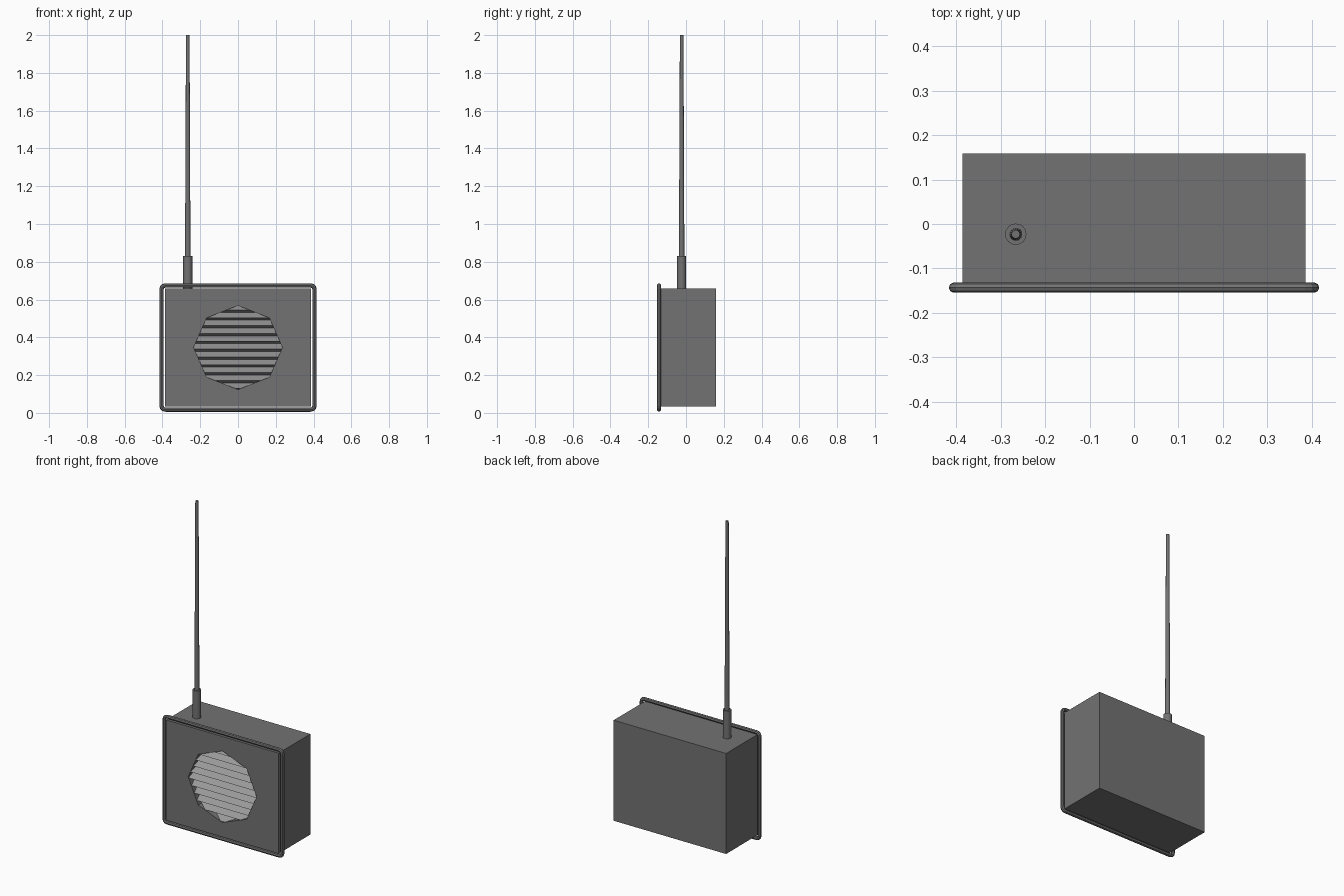
import bpy
import bmesh
from math import cos, sin, pi
from mathutils import Vector

cube = bpy.data.objects.get("Cube")
if cube:
    bpy.data.objects.remove(cube)


def material(name, value):
    m = bpy.data.materials.new(name)
    m.use_nodes = True
    colour = (value, value, value, 1)
    m.diffuse_color = colour
    m.node_tree.nodes["Principled BSDF"].inputs["Base Color"].default_value = colour
    return m


GREY = material("dark grey", 0.17)
LIGHT = material("light grey", 0.32)


def finish(name, bm, mat):
    bmesh.ops.recalc_face_normals(bm, faces=bm.faces)
    mesh = bpy.data.meshes.new(name)
    bm.to_mesh(mesh)
    bm.free()
    mesh.materials.append(mat)
    obj = bpy.data.objects.new(name, mesh)
    bpy.context.collection.objects.link(obj)
    return obj


def prism(name, points, direction, mat):
    """Extrude a closed outline along a direction."""
    bm = bmesh.new()
    face = bm.faces.new([bm.verts.new(p) for p in points])
    made = bmesh.ops.extrude_face_region(bm, geom=[face])["geom"]
    bmesh.ops.translate(bm, vec=direction,
                        verts=[v for v in made if isinstance(v, bmesh.types.BMVert)])
    return finish(name, bm, mat)


def cut(obj, cutter, operation):
    mod = obj.modifiers.new("cut", "BOOLEAN")
    mod.operation = operation
    mod.solver = "EXACT"
    mod.object = cutter


HALF_X, FRONT, BACK = 0.386, -0.153, 0.158
MID_Z, HALF_Z = 0.346, 0.312
DEPTH = 0.06


def octagon(y):
    return [(0.235 * cos(i * pi / 4), y, MID_Z + 0.222 * sin(i * pi / 4)) for i in range(8)]


# Case with an eight-sided speaker opening
corners = [(sx * HALF_X, FRONT, MID_Z + sz * HALF_Z)
           for sx, sz in ((-1, -1), (1, -1), (1, 1), (-1, 1))]
case = prism("case", corners, (0, BACK - FRONT, 0), GREY)
cutter = prism("opening_cutter", octagon(FRONT - 0.05), (0, 0.05 + DEPTH, 0), GREY)
cutter.hide_render = True
cutter.hide_viewport = True
cutter.display_type = "WIRE"
cut(case, cutter, "DIFFERENCE")

# Speaker louvres: a sawtooth block trimmed to the opening
COUNT, PITCH = 11, 0.0415
base = MID_Z - COUNT * PITCH / 2
back = FRONT + DEPTH + 0.01
outline = [(-0.25, back, base)]
for i in range(COUNT):
    z = base + i * PITCH
    outline += [(-0.25, FRONT + 0.002, z + 0.012), (-0.25, FRONT + DEPTH - 0.005, z + PITCH)]
outline.append((-0.25, back, base + COUNT * PITCH))
louvres = prism("speaker_louvres", outline, (0.5, 0, 0), LIGHT)
cut(louvres, cutter, "INTERSECT")

# Rounded tube frame around the front
bm = bmesh.new()
TUBE, SIDES, BEND = 0.0115, 8, 0.02
path = []
for k, (sx, sz) in enumerate(((1, 1), (-1, 1), (-1, -1), (1, -1))):
    cx, cz = sx * (0.405 - BEND), MID_Z + sz * (0.3285 - BEND)
    for step in range(4):
        a = k * pi / 2 + step * pi / 6
        path.append((Vector((cx, -0.143, cz)), Vector((cos(a), 0, sin(a)))))
rings = []
for centre, out in path:
    ring = []
    for j in range(SIDES):
        a = 2 * pi * j / SIDES
        p = centre + out * (BEND + TUBE * cos(a)) + Vector((0, TUBE * sin(a), 0))
        ring.append(bm.verts.new(p))
    rings.append(ring)
for i, ring in enumerate(rings):
    after = rings[(i + 1) % len(rings)]
    for j in range(SIDES):
        k = (j + 1) % SIDES
        bm.faces.new((ring[j], ring[k], after[k], after[j]))
finish("front_frame", bm, GREY)


# Aerial: socket and tapering rod
def tapered(name, r1, r2, z1, z2):
    bpy.ops.mesh.primitive_cone_add(vertices=16, radius1=r1, radius2=r2, depth=z2 - z1,
                                    location=(-0.266, -0.023, (z1 + z2) / 2))
    obj = bpy.context.object
    obj.name = name
    obj.data.materials.append(GREY)
    bpy.ops.object.shade_smooth_by_angle()


tapered("aerial_socket", 0.024, 0.024, 0.65, 0.83)
tapered("aerial_rod", 0.0145, 0.0095, 0.82, 2.0)
